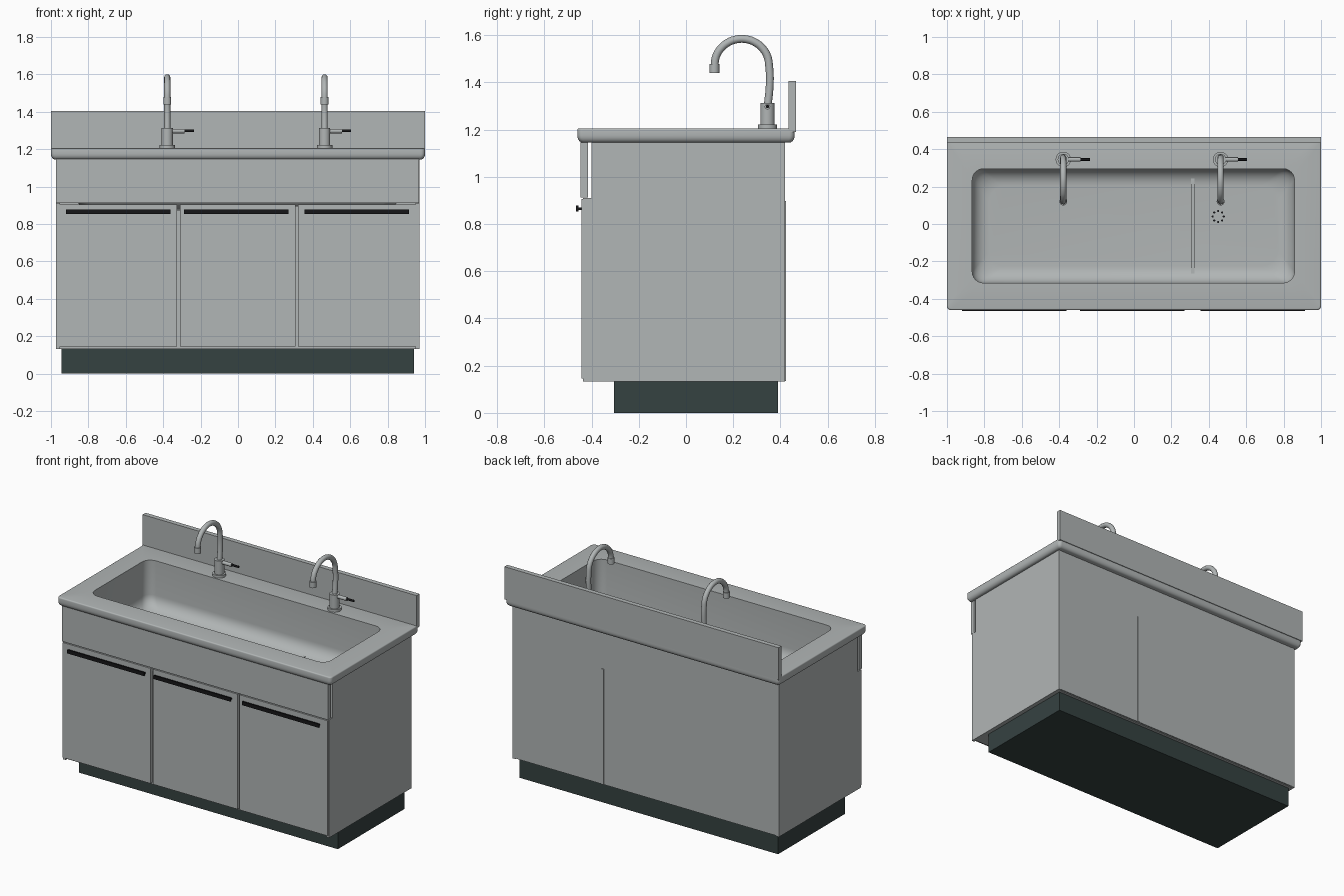
import bpy, bmesh, math
from mathutils import Matrix, Vector

if "Cube" in bpy.data.objects:
    bpy.data.objects.remove(bpy.data.objects["Cube"])


def material(name, rgb):
    m = bpy.data.materials.new(name)
    m.use_nodes = True
    m.diffuse_color = (*rgb, 1)
    m.node_tree.nodes["Principled BSDF"].inputs["Base Color"].default_value = (*rgb, 1)
    return m


STEEL = material("brushed steel", (0.44, 0.465, 0.465))
PLINTH = material("dark slate", (0.036, 0.054, 0.053))
BLACK = material("black", (0.008, 0.008, 0.009))


def finish(name, bm, mat, smooth=False):
    bmesh.ops.recalc_face_normals(bm, faces=bm.faces)
    me = bpy.data.meshes.new(name)
    bm.to_mesh(me)
    bm.free()
    me.materials.append(mat)
    ob = bpy.data.objects.new(name, me)
    bpy.context.collection.objects.link(ob)
    if smooth:
        shade(ob)
    return ob


def shade(ob):
    bpy.ops.object.select_all(action='DESELECT')
    ob.select_set(True)
    bpy.context.view_layer.objects.active = ob
    bpy.ops.object.shade_smooth_by_angle(angle=math.radians(40))


def box(name, x, y, z, mat=STEEL):
    bm = bmesh.new()
    bmesh.ops.create_cube(bm, size=1)
    for v in bm.verts:
        v.co = [lo + (hi - lo) * (c + 0.5) for c, (lo, hi) in zip(v.co, (x, y, z))]
    return finish(name, bm, mat)


def rod(name, a, b, r, mat=STEEL, sides=24):
    a, b = Vector(a), Vector(b)
    bm = bmesh.new()
    turn = (b - a).to_track_quat('Z', 'Y').to_matrix().to_4x4()
    bmesh.ops.create_cone(bm, cap_ends=True, segments=sides, radius1=r, radius2=r,
                          depth=(b - a).length,
                          matrix=Matrix.Translation((a + b) / 2) @ turn)
    return finish(name, bm, mat, True)


def rounded_loop(bm, x, y, r, z, steps=6):
    corners = [(x[1] - r, y[1] - r), (x[0] + r, y[1] - r),
               (x[0] + r, y[0] + r), (x[1] - r, y[0] + r)]
    loop = []
    for i, (cx, cy) in enumerate(corners):
        for k in range(steps + 1):
            t = math.pi / 2 * (i + k / steps)
            loop.append(bm.verts.new((cx + r * math.cos(t), cy + r * math.sin(t), z)))
    return loop


# Worktop and sunken basin: one skin of stacked rounded rectangles
TOP, UNDER, FLOOR = 1.205, 1.145, 0.888
bm = bmesh.new()
loops = []


def counter_loop(inset, z):
    loops.append(rounded_loop(bm, (-1 + inset, 1 - inset),
                              (-0.46 + inset, 0.46 - inset), 0.022 - inset * 0.5, z))


def basin_loop(inset, z, grow=0):
    d = inset - grow
    loops.append(rounded_loop(bm, (-0.865 + d, 0.858 - d),
                              (-0.315 + d, 0.295 - d), 0.06 + inset * 0.3, z))


FILLET = 0.09
arc = [math.pi / 2 * k / 8 for k in range(9)]
for t in reversed(arc):
    basin_loop(FILLET * (1 - math.cos(t)), FLOOR + FILLET * (1 - math.sin(t)) - 0.01, 0.01)
basin_loop(0, UNDER, 0.01)
for k in range(6):
    t = math.pi / 2 * k / 5
    counter_loop(0.022 * (1 - math.sin(t)), UNDER + 0.03 * (1 - math.cos(t)))
for k in range(5):
    t = math.pi / 2 * k / 4
    counter_loop(0.008 * (1 - math.cos(t)), TOP - 0.008 * (1 - math.sin(t)))
basin_loop(0, TOP)
for t in arc:
    basin_loop(FILLET * (1 - math.cos(t)), FLOOR + FILLET * (1 - math.sin(t)))
for a, b in zip(loops, loops[1:]):
    n = len(a)
    for i in range(n):
        bm.faces.new((a[i], a[(i + 1) % n], b[(i + 1) % n], b[i]))
bm.faces.new(loops[0])
bm.faces.new(loops[-1])
finish("worktop_and_basin", bm, STEEL, True)

# Upstand behind the worktop
box("backsplash", (-1, 1), (0.434, 0.465), (1.19, 1.405))

# Cabinet carcass
box("plinth", (-0.945, 0.942), (-0.305, 0.39), (0, 0.132), PLINTH)
box("bottom_panel", (-0.96, 0.96), (-0.42, 0.41), (0.132, 0.15))
box("back_panel", (-0.96, 0.96), (0.40, 0.418), (0.135, 1.15))
side_profile = [(-0.437, 0.132), (0.42, 0.132), (0.42, 1.15),
                (-0.40, 1.15), (-0.40, 0.91), (-0.437, 0.91)]
for name, x in (("right_side_panel", -0.972), ("left_side_panel", 0.95)):
    bm = bmesh.new()
    face = bm.faces.new([bm.verts.new((x, y, z)) for y, z in side_profile])
    ext = bmesh.ops.extrude_face_region(bm, geom=[face])
    for v in ext["geom"]:
        if isinstance(v, bmesh.types.BMVert):
            v.co.x += 0.02
    finish(name, bm, STEEL)
box("left_partition", (0.305, 0.323), (-0.425, 0.423), (0.135, 0.897))
box("right_partition", (-0.328, -0.31), (-0.425, 0.41), (0.135, 0.875))
box("apron", (-0.972, 0.968), (-0.446, -0.416), (0.913, 1.16))

# Doors with long rail handles
for name, x0, x1 in (("right", -0.97, -0.327), ("middle", -0.311, 0.307), ("left", 0.321, 0.965)):
    box(name + "_door", (x0, x1), (-0.443, -0.422), (0.146, 0.905))
    mid = (x0 + x1) / 2 + (0.008 if name == "right" else -0.008)
    box(name + "_handle_stem", (mid - 0.275, mid + 0.275), (-0.458, -0.44), (0.86, 0.87), BLACK)
    box(name + "_handle", (mid - 0.28, mid + 0.28), (-0.465, -0.456), (0.854, 0.878), BLACK)

# Gooseneck taps with side levers
neck = [(0.345, 1.29), (0.355, 1.40), (0.352, 1.47)]
for k in range(1, 9):
    t = math.radians(20 * k)
    neck.append((0.236 + 0.116 * math.cos(t), 1.47 + 0.114 * math.sin(t)))
neck.append((0.12, 1.465))
for name, x in (("right", -0.378), ("left", 0.463)):
    rod(name + "_tap_flange", (x, 0.345, TOP - 0.005), (x, 0.345, 1.222), 0.041, sides=32)
    rod(name + "_tap_body", (x, 0.345, 1.22), (x, 0.345, 1.312), 0.03, sides=32)
    cu = bpy.data.curves.new(name + "_tap_spout", 'CURVE')
    cu.dimensions = '3D'
    cu.bevel_depth = 0.0165
    cu.bevel_resolution = 4
    cu.use_fill_caps = True
    cu.resolution_u = 5
    sp = cu.splines.new('BEZIER')
    sp.bezier_points.add(len(neck) - 1)
    for p, (y, z) in zip(sp.bezier_points, neck):
        p.co = (x, y, z)
        p.handle_left_type = p.handle_right_type = 'AUTO'
    cu.materials.append(STEEL)
    spout = bpy.data.objects.new(name + "_tap_spout", cu)
    bpy.context.collection.objects.link(spout)
    bpy.ops.object.select_all(action='DESELECT')
    spout.select_set(True)
    bpy.context.view_layer.objects.active = spout
    bpy.ops.object.convert(target='MESH')
    shade(bpy.context.view_layer.objects.active)
    rod(name + "_tap_nozzle", (x, 0.12, 1.478), (x, 0.12, 1.44), 0.021)
    rod(name + "_lever_hub", (x + 0.02, 0.345, 1.297), (x + 0.092, 0.345, 1.297), 0.012)
    rod(name + "_lever_grip", (x + 0.09, 0.345, 1.298), (x + 0.142, 0.345, 1.298), 0.007, BLACK, 12)

# Basin drain with a ring of holes
dx, dy = 0.45, 0.04
rod("drain_plate", (dx, dy, FLOOR - 0.004), (dx, dy, FLOOR + 0.004), 0.044, sides=32)
for k in range(8):
    t = math.pi / 4 * k
    hx, hy = dx + 0.03 * math.cos(t), dy + 0.03 * math.sin(t)
    rod("drain_hole", (hx, hy, FLOOR), (hx, hy, FLOOR + 0.005), 0.006, BLACK, 10)
